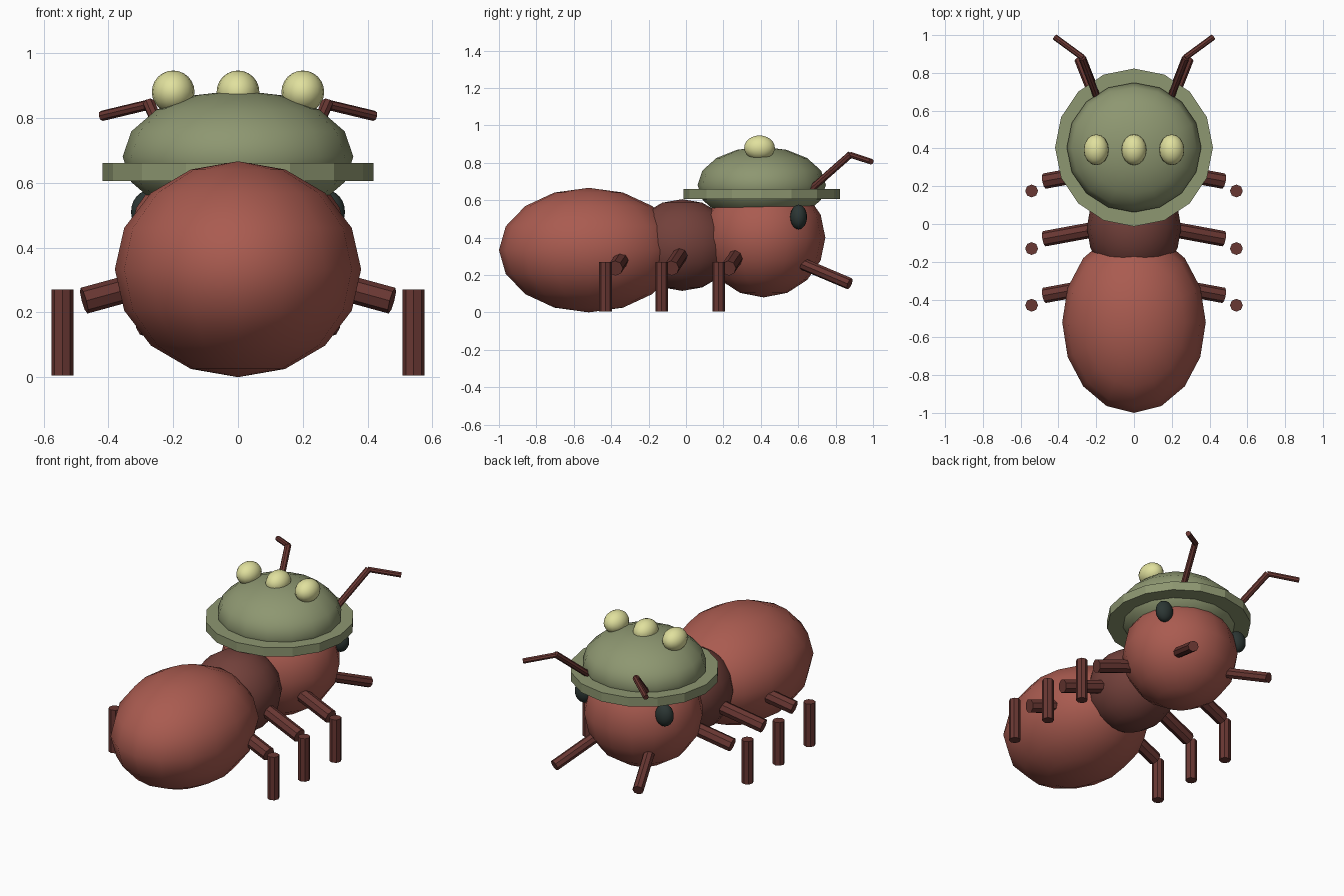
import bpy
from mathutils import Vector

if "Cube" in bpy.data.objects:
    bpy.data.objects.remove(bpy.data.objects["Cube"])


def material(name, rgb):
    m = bpy.data.materials.new(name)
    m.diffuse_color = (*rgb, 1)
    m.use_nodes = True
    m.node_tree.nodes["Principled BSDF"].inputs["Base Color"].default_value = m.diffuse_color
    return m


RED = material("red_shell", (0.40, 0.105, 0.08))
DARK = material("dark_red", (0.17, 0.052, 0.043))
LEG = material("leg_brown", (0.14, 0.038, 0.032))
OLIVE = material("olive", (0.27, 0.31, 0.165))
CREAM = material("pale_yellow", (0.75, 0.75, 0.34))
BLACK = material("eye_dark", (0.025, 0.037, 0.034))


def finish(name, mat, smooth):
    o = bpy.context.object
    o.name = name
    o.data.materials.append(mat)
    if smooth:
        bpy.ops.object.shade_smooth()
    return o


def ball(name, loc, radii, mat, seg=16, rings=8):
    bpy.ops.mesh.primitive_uv_sphere_add(segments=seg, ring_count=rings, radius=1, location=loc)
    bpy.context.object.scale = radii
    return finish(name, mat, True)


def rod(name, a, b, r, mat, sides=8):
    a, b = Vector(a), Vector(b)
    d = b - a
    bpy.ops.mesh.primitive_cylinder_add(vertices=sides, radius=r, depth=d.length,
                                        location=(a + b) / 2,
                                        rotation=d.to_track_quat('Z', 'Y').to_euler())
    return finish(name, mat, False)


# body
ball("abdomen", (0, -0.52, 0.333), (0.38, 0.48, 0.333), RED)
ball("thorax", (0, -0.02, 0.36), (0.25, 0.28, 0.245), DARK)
ball("head", (0, 0.415, 0.40), (0.34, 0.33, 0.32), RED)

# helmet with rim and round lamps
ball("helmet_dome", (0, 0.405, 0.68), (0.356, 0.343, 0.205), OLIVE)
rod("helmet_rim", (0, 0.405, 0.605), (0, 0.405, 0.66), 0.418, OLIVE, 16)
for i, x in enumerate((-0.2, 0, 0.2)):
    ball(f"helmet_lamp_{i + 1}", (x, 0.393, 0.88), (0.066, 0.082, 0.066), CREAM, 16, 12)

for side, s in (("left", -1), ("right", 1)):
    # face
    ball(f"{side}_eye", (s * 0.275, 0.602, 0.51), (0.055, 0.045, 0.066), BLACK, 16, 12)
    rod(f"{side}_mandible", (s * 0.18, 0.61, 0.265), (s * 0.285, 0.875, 0.153), 0.032, LEG)
    # antenna: two segments
    rod(f"{side}_antenna_base", (s * 0.195, 0.67, 0.66), (s * 0.275, 0.88, 0.845), 0.019, LEG)
    rod(f"{side}_antenna_tip", (s * 0.27, 0.88, 0.842), (s * 0.42, 0.99, 0.806), 0.016, LEG)
    # three legs, each an angled thigh and a separate vertical shin
    for n, y in (("front", 0.175), ("middle", -0.13), ("rear", -0.43)):
        rod(f"{side}_{n}_thigh", (s * 0.15, y + 0.112, 0.325), (s * 0.475, y + 0.052, 0.236), 0.041, LEG)
        rod(f"{side}_{n}_shin", (s * 0.542, y, 0.005), (s * 0.542, y, 0.27), 0.034, LEG)
